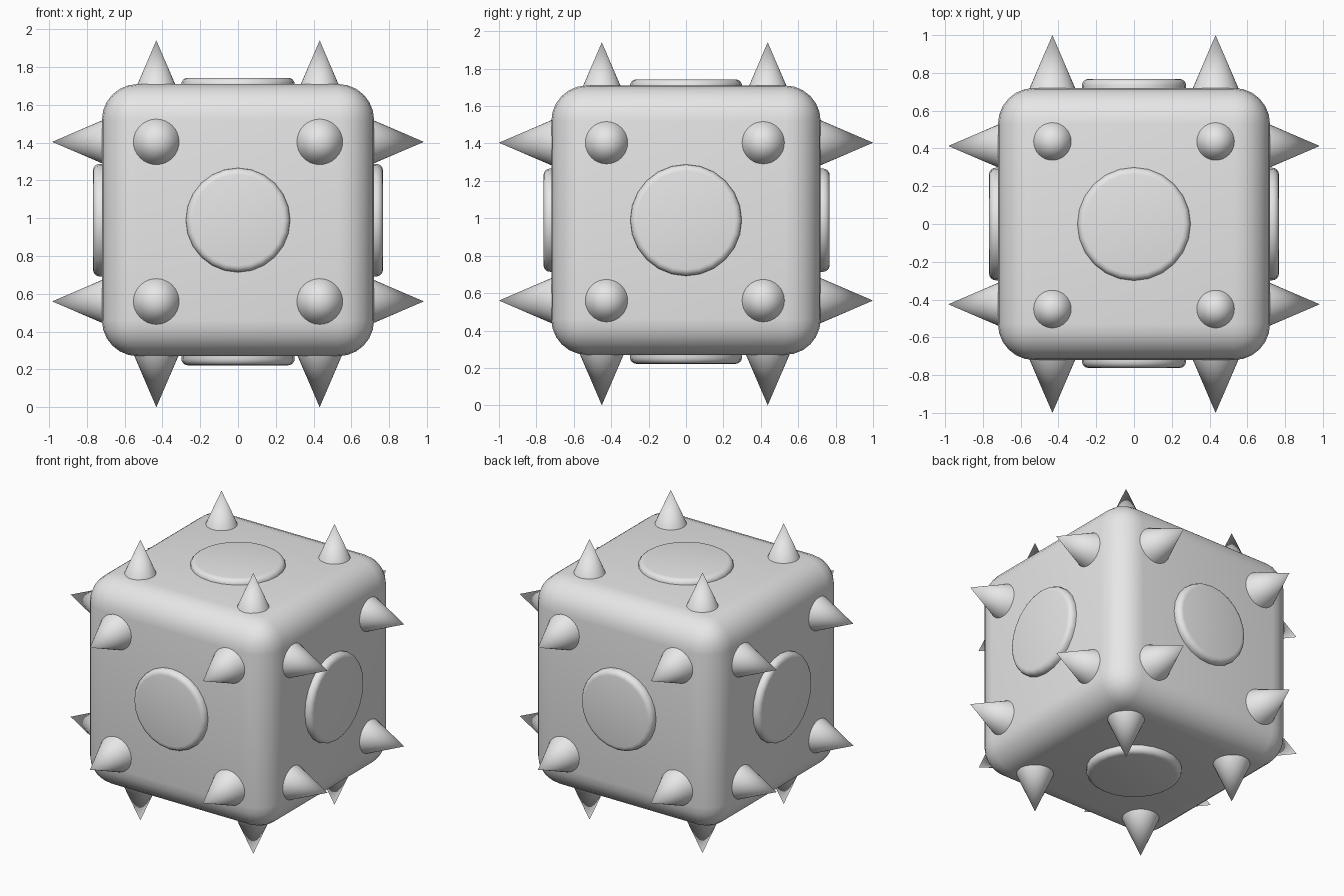
import bpy
import bmesh
import math
from mathutils import Vector

cube = bpy.data.objects.get("Cube")
if cube:
    bpy.data.objects.remove(cube, do_unlink=True)

CENTRE = Vector((0, 0, 0.99))
HALF = 0.72          # half width of the body
SLOPE = 0.43         # spike radius per unit of length

grey = bpy.data.materials.new("plain_grey")
grey.use_nodes = True
grey.diffuse_color = (0.8, 0.8, 0.8, 1)
grey.node_tree.nodes["Principled BSDF"].inputs["Base Color"].default_value = (0.8, 0.8, 0.8, 1)


def finish(name, bm, location, direction=None):
    """Turn a bmesh into a smooth shaded object, its z axis along direction."""
    mesh = bpy.data.meshes.new(name)
    bm.to_mesh(mesh)
    bm.free()
    mesh.materials.append(grey)
    obj = bpy.data.objects.new(name, mesh)
    bpy.context.collection.objects.link(obj)
    obj.location = location
    if direction is not None:
        obj.rotation_euler = direction.to_track_quat('Z', 'Y').to_euler()
    bpy.ops.object.select_all(action='DESELECT')
    obj.select_set(True)
    bpy.context.view_layer.objects.active = obj
    bpy.ops.object.shade_smooth_by_angle(angle=math.radians(40))
    return obj


def add_spike(name, base, direction, length):
    bm = bmesh.new()
    bmesh.ops.create_cone(bm, cap_ends=True, segments=32, radius1=length * SLOPE,
                          radius2=0, depth=length)
    bmesh.ops.remove_doubles(bm, verts=bm.verts, dist=0.0001)
    finish(name, bm, base + direction * length / 2, direction)


def add_disc(name, base, direction, radius, height):
    bm = bmesh.new()
    bmesh.ops.create_cone(bm, cap_ends=True, segments=24, radius1=radius,
                          radius2=radius, depth=height)
    rim = [e for e in bm.edges if all(v.co.z > 0 for v in e.verts)]
    bmesh.ops.bevel(bm, geom=rim, offset=0.035, segments=4, profile=0.5, affect='EDGES')
    finish(name, bm, base + direction * height / 2, direction)


# Rounded cube body
bm = bmesh.new()
bmesh.ops.create_cube(bm, size=HALF * 2)
bmesh.ops.bevel(bm, geom=bm.edges[:], offset=0.19, segments=6, profile=0.5, affect='EDGES')
finish("body", bm, CENTRE)

# Spike offsets along each axis: (low, high)
SPREAD_X = (-0.432, 0.432)
SPREAD_Y = (-0.425, 0.413)
SPREAD_Y_CAPS = (-0.45, 0.437)
SPREAD_Z = (-0.43, 0.414)

# name, direction, tip distance, disc radius, disc reach, two tangents with spreads
X, Y, Z = Vector((1, 0, 0)), Vector((0, 1, 0)), Vector((0, 0, 1))
faces = [
    ("left", X, 0.983, 0.298, 0.767, (Y, SPREAD_Y), (Z, SPREAD_Z)),
    ("right", -X, 0.983, 0.298, 0.767, (Y, SPREAD_Y), (Z, SPREAD_Z)),
    ("back", Y, 1.0, 0.276, 0.768, (X, SPREAD_X), (Z, SPREAD_Z)),
    ("front", -Y, 1.0, 0.276, 0.762, (X, SPREAD_X), (Z, SPREAD_Z)),
    ("top", Z, 0.951, 0.3, 0.753, (X, SPREAD_X), (Y, SPREAD_Y_CAPS)),
    ("bottom", -Z, 0.99, 0.3, 0.768, (X, SPREAD_X), (Y, SPREAD_Y_CAPS)),
]

# A raised disc and four spikes on every face
for side, direction, tip, radius, reach, (u, u_spread), (v, v_spread) in faces:
    sunk = HALF - 0.04
    base = CENTRE + direction * sunk
    add_disc(side + "_disc", base, direction, radius, reach - sunk)
    number = 0
    for a in u_spread:
        for b in v_spread:
            number += 1
            start = CENTRE + direction * (HALF - 0.01) + u * a + v * b
            add_spike(f"{side}_spike_{number}", start, direction, tip - HALF + 0.01)
